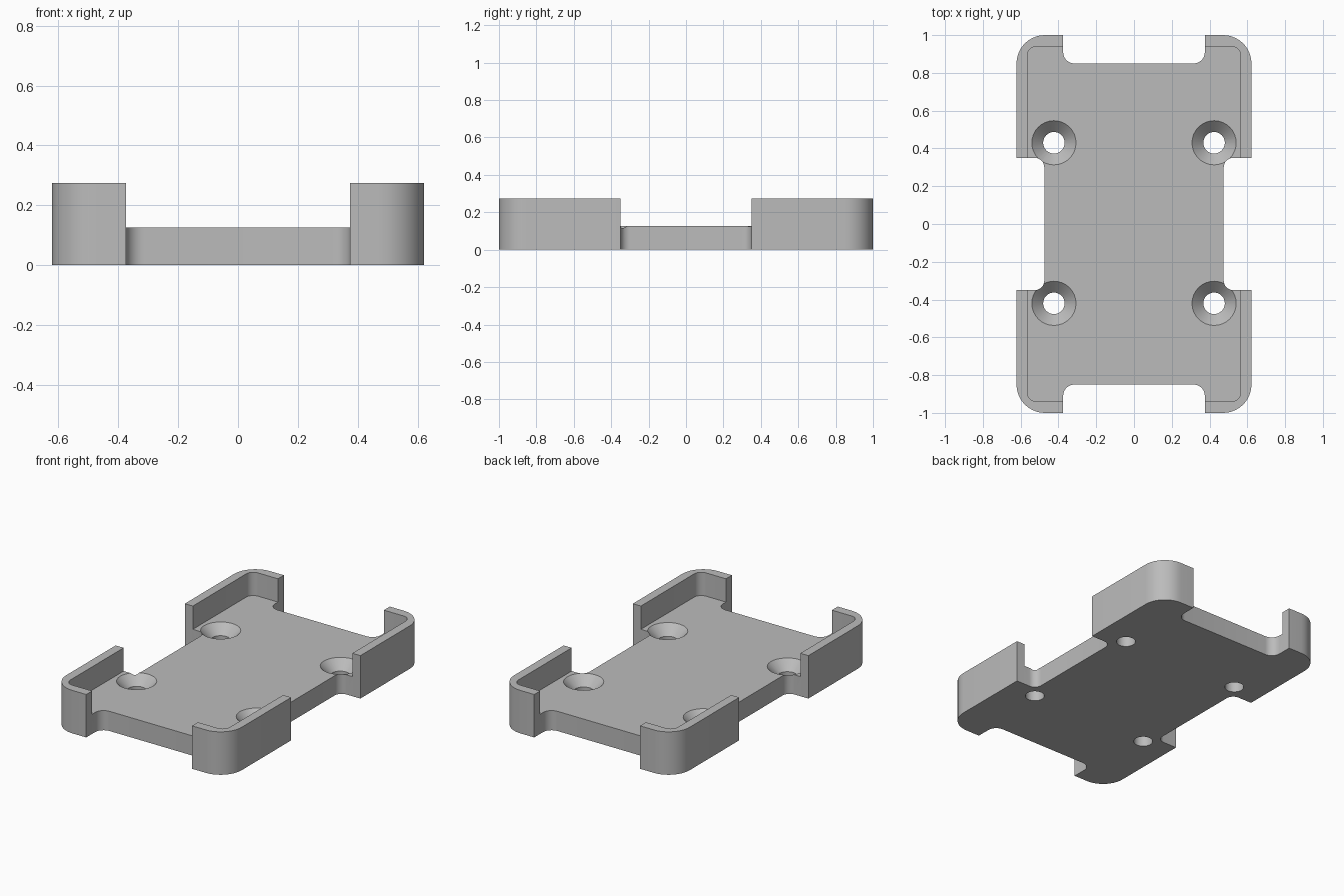
import bpy, bmesh, math
from mathutils import Vector, Matrix

cube = bpy.data.objects.get("Cube")
if cube:
    bpy.data.objects.remove(cube, do_unlink=True)

GREY = (0.5, 0.5, 0.5, 1)
grey = bpy.data.materials.new("grey_plastic")
grey.use_nodes = True
grey.diffuse_color = GREY
grey.node_tree.nodes["Principled BSDF"].inputs["Base Color"].default_value = GREY

HEIGHT, FLOOR = 0.275, 0.126


def fillet(corners, steps=10):
    """Round each (x, y, radius) corner of a closed right-angled outline."""
    pts = []
    for i, (x, y, r) in enumerate(corners):
        p = Vector((x, y))
        if not r:
            pts.append(p)
            continue
        to_prev = (Vector(corners[i - 1][:2]) - p).normalized()
        to_next = (Vector(corners[(i + 1) % len(corners)][:2]) - p).normalized()
        centre = p + (to_prev + to_next) * r
        for k in range(steps + 1):
            a = math.pi / 2 * k / steps
            pts.append(centre - to_next * r * math.cos(a) - to_prev * r * math.sin(a))
    return pts


def mirrored(quarter):
    """Complete a quarter outline across both axes, in counter-clockwise order."""
    half = quarter + [(-x, y, r) for x, y, r in reversed(quarter)]
    return half + [(-x, -y, r) for x, y, r in half]


def add_object(name, bm):
    bmesh.ops.recalc_face_normals(bm, faces=bm.faces)
    mesh = bpy.data.meshes.new(name)
    bm.to_mesh(mesh)
    bm.free()
    mesh.materials.append(grey)
    obj = bpy.data.objects.new(name, mesh)
    bpy.context.collection.objects.link(obj)
    return obj


def prism(name, outline, z0, z1):
    bm = bmesh.new()
    base = bm.faces.new([bm.verts.new((p.x, p.y, z0)) for p in outline])
    top = bmesh.ops.extrude_face_region(bm, geom=[base])["geom"]
    bmesh.ops.translate(bm, vec=(0, 0, z1 - z0),
                        verts=[v for v in top if isinstance(v, bmesh.types.BMVert)])
    return add_object(name, bm)


def screw_cutter(name, x, y, sides=32):
    """Through hole with a countersink opening at the floor."""
    sink, bore, depth, over = 0.117, 0.057, 0.06, 0.02
    profile = [(0, -over), (bore, -over), (bore, FLOOR - depth),
               (sink, FLOOR), (sink, FLOOR + over), (0, FLOOR + over)]
    bm = bmesh.new()
    verts = [bm.verts.new((r, 0, z)) for r, z in profile]
    edges = [bm.edges.new(pair) for pair in zip(verts, verts[1:])]
    bmesh.ops.spin(bm, geom=verts + edges, cent=(0, 0, 0), axis=(0, 0, 1),
                   angle=2 * math.pi, steps=sides)
    bmesh.ops.remove_doubles(bm, verts=bm.verts, dist=0.0001)
    bmesh.ops.transform(bm, matrix=Matrix.Translation((x, y, 0)), verts=bm.verts)
    return add_object(name, bm)


# Tray block with side and end notches
tray = prism("tray", fillet(mirrored([
    (0.475, 0.35, 0.05), (0.622, 0.35, 0), (0.622, 1, 0.15),
    (0.375, 1, 0), (0.375, 0.85, 0.06)])), 0, HEIGHT)

# Pocket that leaves the floor and the four corner walls
cutters = [prism("pocket_cutter", fillet(mirrored([(0.565, 0.94, 0.05)])),
                 FLOOR, HEIGHT + 0.1)]

# Countersunk screw holes
for y in (0.43, -0.42):
    for x in (-0.424, 0.424):
        cutters.append(screw_cutter("screw_hole_cutter", x, y))

bpy.context.view_layer.objects.active = tray
for cutter in cutters:
    cut = tray.modifiers.new("cut", "BOOLEAN")
    cut.operation = "DIFFERENCE"
    cut.solver = "EXACT"
    cut.object = cutter
    bpy.ops.object.modifier_apply(modifier=cut.name)
    bpy.data.objects.remove(cutter, do_unlink=True)

# Smooth the rounded corners and keep the edges crisp
bpy.ops.object.select_all(action="DESELECT")
tray.select_set(True)
bpy.ops.object.shade_smooth_by_angle(angle=math.radians(30))
